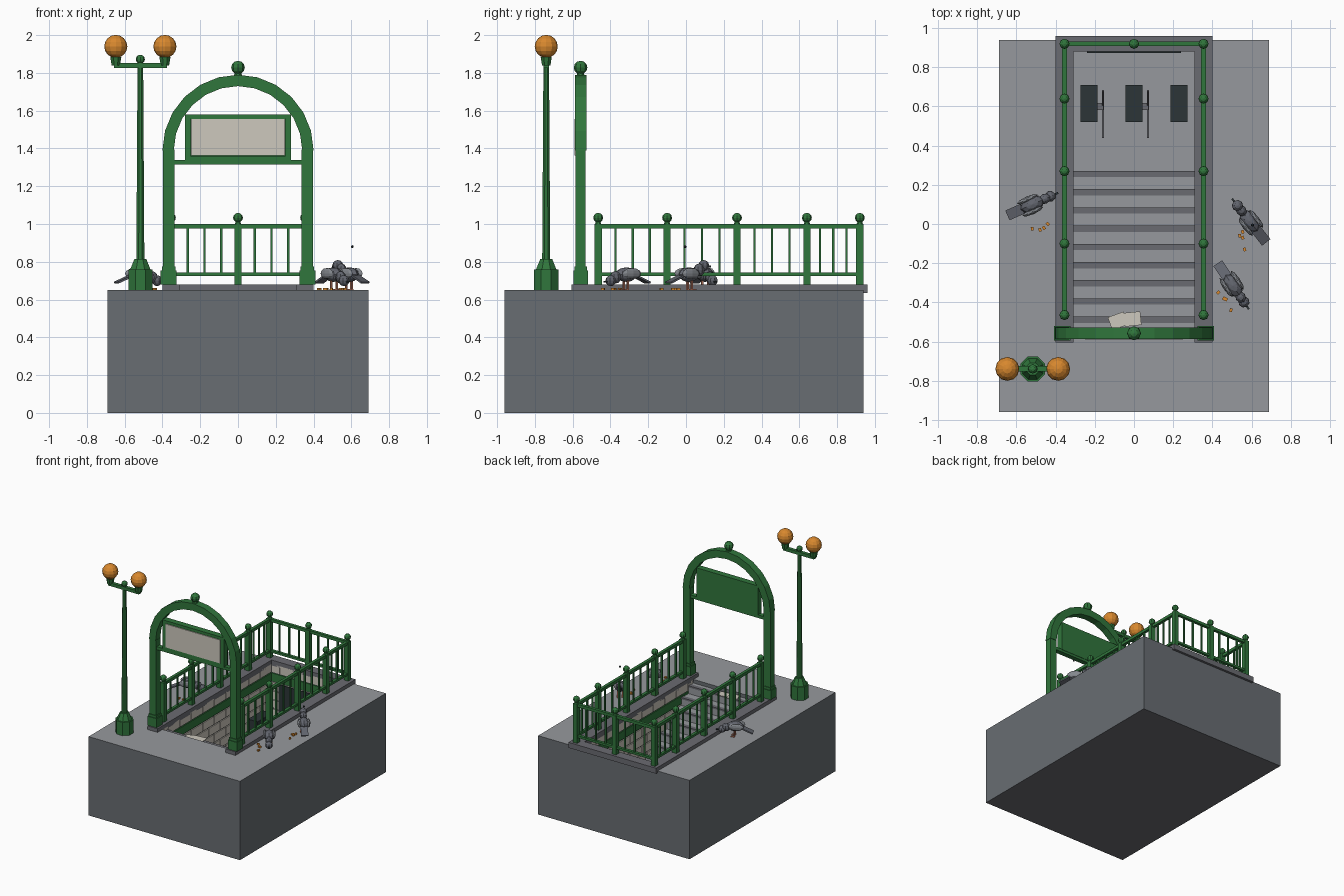
import bpy, bmesh, math
from mathutils import Matrix, Vector

if "Cube" in bpy.data.objects:
    bpy.data.objects.remove(bpy.data.objects["Cube"])


def material(name, r, g, b):
    """Flat colour given as 0-255 display values, stored as linear."""
    col = [(c / 255 / 12.92) if c < 11 else ((c / 255 + 0.055) / 1.055) ** 2.4 for c in (r, g, b)] + [1]
    m = bpy.data.materials.new(name)
    m.use_nodes = True
    m.diffuse_color = col
    m.node_tree.nodes["Principled BSDF"].inputs["Base Color"].default_value = col
    return m


GREEN = material("painted green", 48, 118, 60)
ORANGE = material("lamp orange", 216, 136, 46)
PAVING = material("paving grey", 150, 153, 157)
CONCRETE = material("concrete side", 104, 109, 114)
KERB = material("kerb grey", 106, 107, 113)
CREAM = material("cream tile", 205, 200, 189)
METAL = material("dark metal", 44, 53, 55)
FEATHER = material("feather grey", 98, 101, 110)
WING = material("wing grey", 132, 136, 142)
PINK = material("leg pink", 190, 120, 95)


class Part:
    """Collects primitives into one flat shaded object."""

    def __init__(self, frame=None):
        self.bm = bmesh.new()
        self.frame = frame or Matrix()

    def box(self, x, y, z, rot=None):
        """Box from three (low, high) ranges, optionally turned on its centre."""
        mid = Vector([(a + b) / 2 for a, b in (x, y, z)])
        size = [b - a for a, b in (x, y, z)]
        m = Matrix.Translation(mid) @ (rot or Matrix()) @ Matrix.Diagonal((*size, 1))
        bmesh.ops.create_cube(self.bm, size=1, matrix=self.frame @ m)
        return self

    def cone(self, x, y, z0, z1, r0, r1, sides=8):
        m = Matrix.Translation((x, y, (z0 + z1) / 2)) @ Matrix.Rotation(math.pi / sides, 4, 'Z')
        bmesh.ops.create_cone(self.bm, cap_ends=True, segments=sides, radius1=r0, radius2=r1,
                              depth=z1 - z0, matrix=self.frame @ m)
        return self

    def ball(self, x, y, z, r, scale=(1, 1, 1), u=8, v=6):
        m = Matrix.Translation((x, y, z)) @ Matrix.Diagonal((*scale, 1))
        bmesh.ops.create_uvsphere(self.bm, u_segments=u, v_segments=v, radius=r, matrix=self.frame @ m)
        return self

    def done(self, name, *mats, rule=None):
        bmesh.ops.recalc_face_normals(self.bm, faces=self.bm.faces)
        if rule:
            for f in self.bm.faces:
                f.material_index = rule(f)
        me = bpy.data.meshes.new(name)
        self.bm.to_mesh(me)
        self.bm.free()
        for m in mats:
            me.materials.append(m)
        ob = bpy.data.objects.new(name, me)
        bpy.context.scene.collection.objects.link(ob)
        return ob


GROUND, FLOOR, WELL = 0.65, 0.06, 0.31
FRONT, BACK = -0.54, 0.88
SIDES = (-1, 1)


def span(c, half):
    return (c - half, c + half)


# Street block around the stairwell: paving on top, concrete sides
block = Part()
block.box((-0.69, -0.318), (-0.96, 0.94), (0, GROUND)).box((0.318, 0.69), (-0.96, 0.94), (0, GROUND))
block.box((-0.318, 0.318), (-0.96, FRONT), (0, GROUND)).box((-0.318, 0.318), (0.888, 0.94), (0, GROUND))
block.box((-0.318, 0.318), (FRONT, 0.888), (0, FLOOR))
block.done("street_block", PAVING, CONCRETE, KERB,
           rule=lambda f: 0 if f.normal.z > 0.5 else 2 if f.normal.z < -0.5 else 1)

# Raised kerb on three sides of the opening
kerb = Part()
for s in SIDES:
    kerb.box(sorted((s * WELL, s * 0.4)), (-0.605, 0.96), (0.635, 0.68))
kerb.box((-WELL, WELL), (BACK, 0.96), (0.635, 0.68)).done("kerb", KERB)

# Stairs going down towards the back, with darker nosings
stairs, nosing = Part(), Part()
RUN, RISE, STEPS = 0.093, 0.062, 9
for i in range(STEPS):
    edge, top = -0.475 + i * RUN, 0.62 - i * RISE
    stairs.box((-WELL, WELL), (FRONT if i == 0 else edge - RUN, edge), (FLOOR, top))
    nosing.box((-WELL, WELL), (edge - 0.03, edge + 0.002), (top - 0.01, top + 0.004))
stairs.done("stairs", PAVING)
nosing.done("stair_nosings", KERB)

# Staggered wall tiles and a green band around the stairwell
tiles, band = Part(), Part()
ROW, LENGTH, JOINT = 0.074, 0.15, 0.004


def tile_row(lo, hi, offset):
    a = lo - offset
    while a < hi:
        b = min(a + LENGTH, hi)
        if b - max(a, lo) > 0.02:
            yield (max(a, lo) + JOINT, b - JOINT)
        a += LENGTH


for row in range(8):
    z = (FLOOR + row * ROW + JOINT, FLOOR + (row + 1) * ROW - JOINT)
    part = band if row == 6 else tiles
    shift = (row % 2) * LENGTH / 2
    for s in SIDES:
        for y in ([(FRONT, BACK)] if row == 6 else tile_row(FRONT, BACK, shift)):
            part.box(sorted((s * WELL, s * 0.318)), y, z)
    for x in ([(-WELL, WELL)] if row == 6 else tile_row(-WELL, WELL, shift)):
        part.box(x, (BACK, 0.888), z)
tiles.done("wall_tiles", CREAM)
band.done("wall_band", GREEN)
Part().box((-0.24, 0.24), (0.872, BACK), (FLOOR, 0.5)).done("passage_opening", METAL)

# Turnstiles, two of them with three-armed rotors
cabinets, rotors = Part(), Part()
for x in (-0.23, 0, 0.23):
    cabinets.box(span(x, 0.043), (0.52, 0.71), (FLOOR, 0.34))
    if x > 0.1:
        continue
    rotors.box((x + 0.04, x + 0.075), span(0.6, 0.017), span(0.27, 0.017))
    for deg in (60, 180, 300):
        a = math.radians(deg)
        cy, cz = 0.6 + 0.08 * math.cos(a), 0.27 + 0.08 * math.sin(a)
        rotors.box(span(x + 0.072, 0.005), span(cy, 0.08), span(cz, 0.005), Matrix.Rotation(a, 4, 'X'))
cabinets.done("turnstile_cabinets", METAL)
rotors.done("turnstile_rotors", KERB)

# Railings: ball-topped posts, two rails, three balusters per bay
rail = Part()
RX, RY = 0.355, 0.92
ys = [-0.465, -0.1, 0.27, 0.64, RY]


def post(x, y):
    rail.box(span(x, 0.019), span(y, 0.019), (0.68, 1.0)).ball(x, y, 1.033, 0.026)
    rail.cone(x, y, 1.0, 1.015, 0.018, 0.012)


def bay(x0, y0, x1, y1):
    for z in (span(0.988, 0.012), span(0.733, 0.009)):
        w = 0.012
        rail.box((x0 - w, x1 + w), (y0 - w, y1 + w), z)
    for t in (0.25, 0.5, 0.75):
        rail.box(span(x0 + (x1 - x0) * t, 0.006), span(y0 + (y1 - y0) * t, 0.006), (0.733, 0.98))


for s in SIDES:
    for y in ys:
        post(s * RX, y)
    for y0, y1 in zip(ys, ys[1:]):
        bay(s * RX, y0, s * RX, y1)
post(0, RY)
bay(-RX, RY, 0, RY)
bay(0, RY, RX, RY)
rail.done("railings", GREEN)

# Entrance arch: posts on plinths, half ring, finial
arch = Part()
AY, SPRING = -0.558, 1.39
for s in SIDES:
    arch.box(span(s * 0.367, 0.03), span(AY, 0.027), (0.68, SPRING + 0.005))
    arch.box(span(s * 0.367, 0.042), span(AY, 0.038), (0.68, 0.755))
    arch.box(span(s * 0.367, 0.036), span(AY, 0.033), (0.755, 0.775))
rings = []
for i in range(13):
    a = math.pi * i / 12
    rings.append([arch.bm.verts.new((r * math.cos(a), y, SPRING + r * math.sin(a)))
                  for r, y in ((0.4, AY - 0.03), (0.4, AY + 0.03), (0.34, AY + 0.03), (0.34, AY - 0.03))])
for p, q in zip(rings, rings[1:]):
    for k in range(4):
        arch.bm.faces.new((p[k], p[(k + 1) % 4], q[(k + 1) % 4], q[k]))
arch.bm.faces.new(rings[0])
arch.bm.faces.new(rings[-1])
arch.cone(0, AY, 1.78, 1.81, 0.025, 0.015).ball(0, AY, 1.828, 0.036)
arch.done("entrance_arch", GREEN)

# Blank sign board in a green frame
sign = Part().box((-0.345, 0.345), span(AY, 0.02), (1.315, 1.34))
sign.box((-0.28, 0.28), (-0.572, -0.535), (1.335, 1.58))
for s in SIDES:
    sign.box(span(s * 0.266, 0.014), (-0.585, -0.57), (1.335, 1.58))
for z in (1.348, 1.568):
    sign.box((-0.28, 0.28), (-0.585, -0.57), span(z, 0.012))
sign.done("sign_frame", GREEN)
Part().box((-0.25, 0.25), (-0.59, -0.582), (1.362, 1.555)).done("sign_panel", CREAM)

# Street lamp with two globes
LX, LY = -0.517, -0.74
lamp = Part().cone(LX, LY, GROUND, 0.76, 0.069, 0.069).cone(LX, LY, 0.76, 0.815, 0.058, 0.034)
lamp.cone(LX, LY, 0.81, 1.86, 0.023, 0.016).ball(LX, LY, 1.872, 0.024)
lamp.box(span(LX, 0.14), span(LY, 0.014), (1.826, 1.852))
globes = Part()
for s in SIDES:
    lamp.cone(LX + s * 0.13, LY, 1.84, 1.885, 0.024, 0.032)
    globes.ball(LX + s * 0.13, LY, 1.94, 0.061, u=12, v=8)
lamp.done("lamp_post", GREEN)
globes.done("lamp_globes", ORANGE)


# Pigeons, each facing along its own x axis
def pigeon(name, x, y, heading, head_z):
    f = Matrix.Translation((x, y, GROUND)) @ Matrix.Rotation(math.radians(heading), 4, 'Z')
    body = Part(f).ball(0, 0, 0.082, 0.065, (1, 0.62, 0.6))
    body.ball(0.07, 0, (head_z + 0.085) / 2, 0.033, (1, 0.8, 1))
    body.ball(0.1, 0, head_z, 0.029)
    body.box((-0.14, -0.05), span(0, 0.027), span(0.057, 0.005), Matrix.Rotation(-0.4, 4, 'Y'))
    body.done(name + "_body", FEATHER)
    wings, legs = Part(f), Part(f)
    for s in SIDES:
        wings.ball(-0.012, s * 0.034, 0.088, 0.058, (1, 0.25, 0.5))
        legs.box(span(0.005, 0.005), span(s * 0.018, 0.005), (0, 0.05))
        legs.box((0, 0.03), span(s * 0.018, 0.008), (0, 0.006))
    wings.done(name + "_wings", WING)
    legs.done(name + "_legs", PINK)
    Part(f).box((0.122, 0.145), span(0, 0.005), span(head_z - 0.006, 0.005)).done(name + "_beak", METAL)


pigeon("pigeon_right", -0.52, 0.1, 24, 0.05)
pigeon("pigeon_left_back", 0.59, 0.015, 128, 0.13)
pigeon("pigeon_left_front", 0.505, -0.315, -56, 0.05)

# Crumbs beside each pigeon, a fly, and a paper on the top step
crumbs = Part()
for x, y in ((-0.52, -0.025), (-0.48, -0.03), (-0.44, 0), (-0.46, -0.02), (0.555, -0.04), (0.54, -0.06),
             (0.555, -0.07), (0.565, -0.13), (0.43, -0.35), (0.47, -0.385), (0.46, -0.38), (0.495, -0.44)):
    crumbs.box(span(x, 0.009), span(y, 0.007), (GROUND, 0.661), Matrix.Rotation(x * 9, 4, 'Z'))
crumbs.done("crumbs", ORANGE)
Part().ball(0.605, -0.005, 0.88, 0.008, u=6, v=4).done("fly", METAL)
paper = Part().box((-0.125, -0.04), span(-0.495, 0.035), (0.628, 0.632), Matrix.Rotation(0.35, 4, 'Z'))
paper.box((-0.05, 0.035), span(-0.485, 0.035), (0.63, 0.634), Matrix.Rotation(0.1, 4, 'Z'))
paper.done("paper", CREAM)
